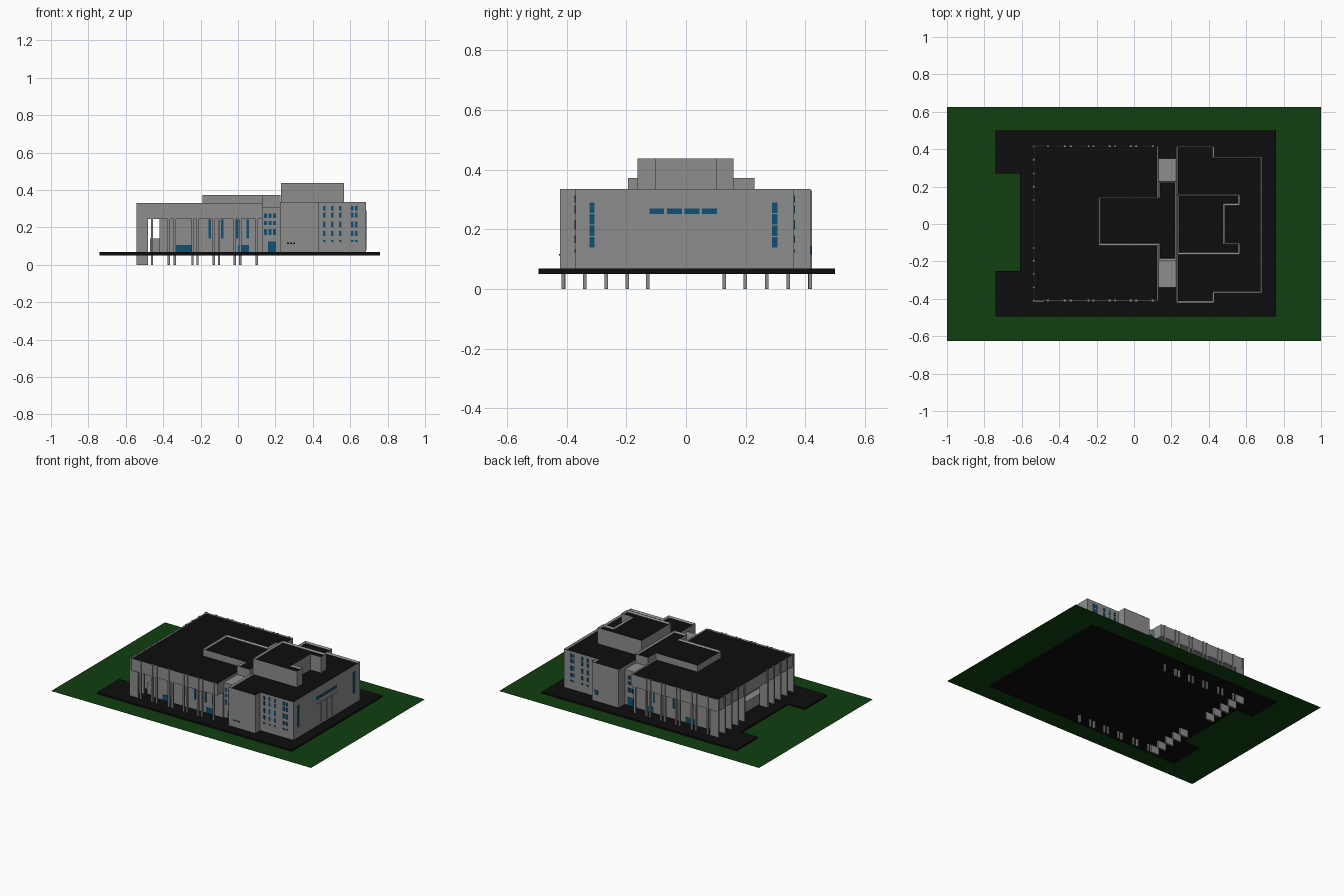
import bpy
import bmesh

if "Cube" in bpy.data.objects:
    bpy.data.objects.remove(bpy.data.objects["Cube"], do_unlink=True)


def material(name, rgb):
    m = bpy.data.materials.new(name)
    m.use_nodes = True
    m.diffuse_color = (*rgb, 1)
    m.node_tree.nodes["Principled BSDF"].inputs["Base Color"].default_value = (*rgb, 1)
    return m


CONCRETE = material("grey concrete", (0.27, 0.27, 0.27))
TAR = material("black tar", (0.004, 0.004, 0.004))
GRASS = material("green grass", (0.005, 0.05, 0.005))
GLASS = material("blue glass", (0.005, 0.08, 0.17))


def finish(name, bm, *mats):
    bmesh.ops.recalc_face_normals(bm, faces=bm.faces)
    mesh = bpy.data.meshes.new(name)
    bm.to_mesh(mesh)
    bm.free()
    for m in mats:
        mesh.materials.append(m)
    ob = bpy.data.objects.new(name, mesh)
    bpy.context.collection.objects.link(ob)
    return ob


def boxes(name, mat, items):
    """Each item is (x0, x1, y0, y1, z0, z1)."""
    bm = bmesh.new()
    for x0, x1, y0, y1, z0, z1 in items:
        vs = bmesh.ops.create_cube(bm, size=1)["verts"]
        for v in vs:
            v.co.x = x1 if v.co.x > 0 else x0
            v.co.y = y1 if v.co.y > 0 else y0
            v.co.z = z1 if v.co.z > 0 else z0
    return finish(name, bm, mat)


def volume(name, outline, z0, z1, rim=0, sunk=0.01, mat=CONCRETE):
    """Extruded footprint; a rim makes a parapet around a sunken tar roof."""
    bm = bmesh.new()
    base = bm.faces.new([bm.verts.new((x, y, z0)) for x, y in outline])
    base.normal_update()
    if base.normal.z > 0:
        base.normal_flip()
    ext = bmesh.ops.extrude_face_region(bm, geom=[base], use_keep_orig=True)["geom"]
    for v in ext:
        if isinstance(v, bmesh.types.BMVert):
            v.co.z = z1
    bmesh.ops.recalc_face_normals(bm, faces=bm.faces)
    top = max(bm.faces, key=lambda f: f.calc_center_median().z)
    if rim:
        bmesh.ops.inset_region(bm, faces=[top], thickness=rim, use_even_offset=True)
        for v in top.verts:
            v.co.z -= sunk
        top.material_index = 1
    return finish(name, bm, mat, TAR)


def rect(x0, x1, y0, y1):
    return [(x0, y0), (x1, y0), (x1, y1), (x0, y1)]


# Lawn and paved base with a notch in its left edge
bm = bmesh.new()
bm.faces.new([bm.verts.new((x, y, 0.057)) for x, y in rect(-1, 1, -0.625, 0.625)])
finish("lawn", bm, GRASS)
volume("paved_base", [(-0.74, -0.495), (0.76, -0.495), (0.76, 0.5), (-0.74, 0.5),
                      (-0.74, 0.27), (-0.61, 0.27), (-0.61, -0.25), (-0.74, -0.25)],
       0.05, 0.068, mat=TAR)

# Main building volumes
FLOOR = 0.06
volume("hall_walls", rect(-0.42, 0.13, -0.35, 0.355), FLOOR, 0.25)
volume("hall_upper_storey", rect(-0.538, 0.13, -0.412, 0.418), 0.245, 0.33, rim=0.006, sunk=0.006)
volume("porch_low_wall", rect(-0.47, -0.42, -0.33, 0.335), FLOOR, 0.14)
volume("connector", rect(0.12, 0.24, -0.34, 0.35), FLOOR, 0.31)
volume("stage_block", [(0.225, -0.423), (0.43, -0.423), (0.43, -0.37), (0.685, -0.37),
                       (0.685, 0.362), (0.43, 0.362), (0.43, 0.418), (0.225, 0.418)],
       FLOOR, 0.335, rim=0.01)
volume("raised_roof", [(-0.19, -0.115), (0.13, -0.115), (0.13, -0.195), (0.228, -0.195),
                       (0.228, 0.23), (0.13, 0.23), (0.13, 0.145), (-0.19, 0.145)],
       0.25, 0.372, rim=0.01)
volume("stage_tower", [(0.23, -0.162), (0.567, -0.162), (0.567, -0.1), (0.487, -0.1),
                       (0.487, 0.1), (0.567, 0.1), (0.567, 0.16), (0.23, 0.16)],
       0.315, 0.437, rim=0.01)

# Colonnades: slim columns on both long sides, deep fins on the porch end
col_x = [-0.46, -0.37, -0.338, -0.243, -0.216, -0.13, -0.102, -0.018, 0.012, 0.1]
columns = []
for x in col_x:
    for y in (-0.411, 0.417):
        columns.append((x - 0.006, x + 0.006, y - 0.006, y + 0.006, 0, 0.331))
boxes("side_columns", CONCRETE, columns)
fin_y = [-0.41, -0.34, -0.267, -0.197, -0.128, 0.128, 0.199, 0.27, 0.343, 0.415]
fins = []
for y in fin_y:
    fins.append((-0.543, -0.48, y - 0.006, y + 0.006, 0, 0.246))
    fins.append((-0.543, -0.531, y - 0.006, y + 0.006, 0.24, 0.331))
boxes("porch_fins", CONCRETE, fins)

# Windows on the long sides, repeated on the front and the back
T = 0.003


def both_sides(panes, front, back):
    out = []
    for x, w, z0, z1 in panes:
        for y in (front, back):
            out.append((x - w / 2, x + w / 2, y - T, y + T, z0, z1))
    return out


hall = [(-0.29, 0.085, 0.068, 0.107), (0.03, 0.06, 0.068, 0.107)]
hall += [(x, 0.013, 0.14, 0.242) for x in (-0.152, -0.085, -0.005, 0.052)]
boxes("hall_windows", GLASS, both_sides(hall, -0.35, 0.355))

link = [(x, 0.015, z, z + h) for x in (0.147, 0.171, 0.195)
        for z, h in ((0.25, 0.025), (0.212, 0.022), (0.16, 0.03))]
link.append((0.182, 0.045, 0.068, 0.124))
boxes("connector_windows", GLASS, both_sides(link, -0.34, 0.35))

wing = [(x, 0.013, z, z + h) for x in (0.46, 0.503, 0.546, 0.61, 0.632)
        for z, h in ((0.29, 0.024), (0.253, 0.027), (0.2, 0.032), (0.155, 0.025), (0.122, 0.01))]
boxes("wing_windows", GLASS, both_sides(wing, -0.37, 0.362))
boxes("back_small_window", GLASS, [(0.385, 0.41, 0.418 - T, 0.418 + T, 0.115, 0.145)])
boxes("front_vents", TAR, [(x, x + 0.012, -0.423 - T, -0.423 + T, 0.112, 0.118)
                           for x in (0.262, 0.278, 0.294)])

# Right end: tall strips, high windows and four loading doors
END = 0.685
glass, doors = [], []
for y in (-0.315, 0.297):
    for i in range(4):
        z = 0.14 + i * 0.0385
        glass.append((END - T, END + T, y - 0.009, y + 0.009, z, z + 0.035))
for i in range(4):
    y = -0.123 + i * 0.059
    glass.append((END - T, END + T, y, y + 0.05, 0.251, 0.27))
    doors.append((END - T, END + T, y, y + 0.05, 0.08, 0.222))
boxes("end_windows", GLASS, glass)
boxes("loading_doors", CONCRETE, doors)
